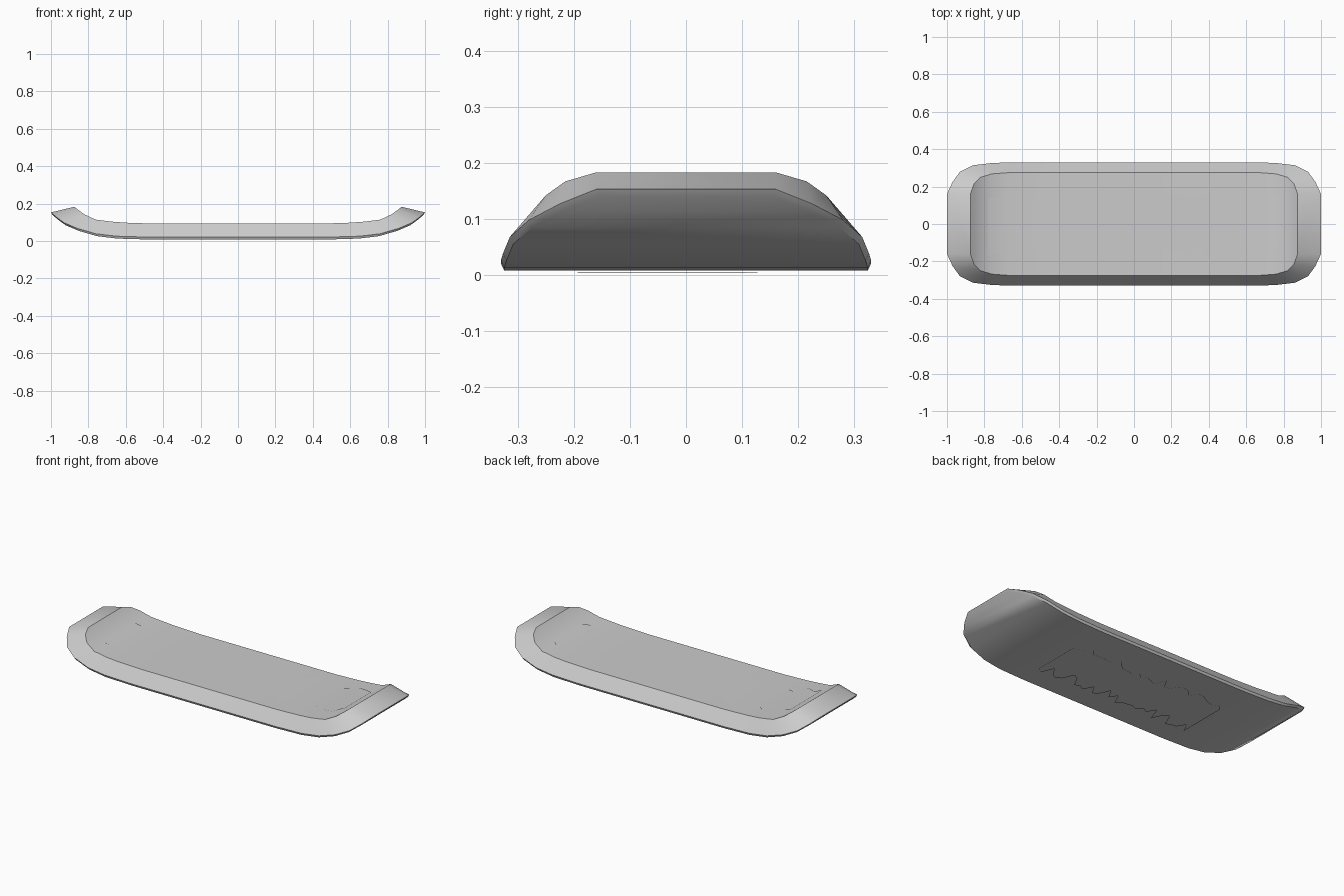
import bpy, bmesh, random

if "Cube" in bpy.data.objects:
    bpy.data.objects.remove(bpy.data.objects["Cube"])

random.seed(4)

# Stations of one half: rim (x, half width, z) and top edge (x, half width, z)
STATIONS = [
    ((0.48, 0.33, 0.021), (0.45, 0.275, 0.093)),
    ((0.65, 0.33, 0.026), (0.60, 0.275, 0.098)),
    ((0.76, 0.326, 0.039), (0.68, 0.274, 0.104)),
    ((0.86, 0.314, 0.068), (0.76, 0.268, 0.114)),
    ((0.93, 0.28, 0.098), (0.82, 0.25, 0.142)),
    ((0.97, 0.225, 0.127), (0.855, 0.215, 0.167)),
    ((1.00, 0.16, 0.153), (0.875, 0.16, 0.183)),
]


def mirrored(points):
    return [(-x, w, z) for x, w, z in reversed(points)] + list(points)


rim = mirrored([s[0] for s in STATIONS])
top = mirrored([s[1] for s in STATIONS])


def finish(bm, name):
    bmesh.ops.recalc_face_normals(bm, faces=bm.faces)
    me = bpy.data.meshes.new(name)
    bm.to_mesh(me)
    bm.free()
    ob = bpy.data.objects.new(name, me)
    bpy.context.collection.objects.link(ob)
    bpy.ops.object.select_all(action='DESELECT')
    ob.select_set(True)
    bpy.context.view_layer.objects.active = ob
    bpy.ops.object.shade_smooth_by_angle(angle=0.7)
    return ob


# Deck: six-sided sections lofted along the length
bm = bmesh.new()
rings = []
for (xr, wr, zr), (xt, wt, zt) in zip(rim, top):
    wb, zb, xb = wr - 0.006, zr - 0.013, xr * 0.992
    pts = [(xt, -wt, zt), (xt, wt, zt), (xr, wr, zr),
           (xb, wb, zb), (xb, -wb, zb), (xr, -wr, zr)]
    rings.append([bm.verts.new(p) for p in pts])
for a, b in zip(rings, rings[1:]):
    for i in range(6):
        j = (i + 1) % 6
        bm.faces.new((a[i], a[j], b[j], b[i]))
for r in (rings[0], rings[-1]):
    bm.faces.new((r[0], r[1], r[2], r[5]))
    bm.faces.new((r[5], r[2], r[3], r[4]))
finish(bm, "deck")


def height(profile, x):
    for (x0, _, z0), (x1, _, z1) in zip(profile, profile[1:]):
        if x0 <= x <= x1:
            return z0 + (z1 - z0) * (x - x0) / (x1 - x0)
    return profile[-1][2]


# Worn patches: thin ragged skins following the top and the underside
def worn_patch(name, profile, offset, reach, lo, hi):
    bm = bmesh.new()
    rows = []
    n = 32
    for i in range(n + 1):
        x = -reach + 2 * reach * i / n
        z = height(profile, x) + offset
        y0 = lo + random.uniform(-0.05, 0.04)
        y1 = hi + random.uniform(-0.03, 0.04)
        rows.append([bm.verts.new((x, y, z)) for y in (y0, y1)])
    for a, b in zip(rows, rows[1:]):
        bm.faces.new((a[0], a[1], b[1], b[0]))
    finish(bm, name)


worn_patch("worn_top", top, 0.003, 0.78, -0.14, 0.16)
worn_patch("worn_underside", rim, -0.017, 0.5, -0.15, 0.12)
